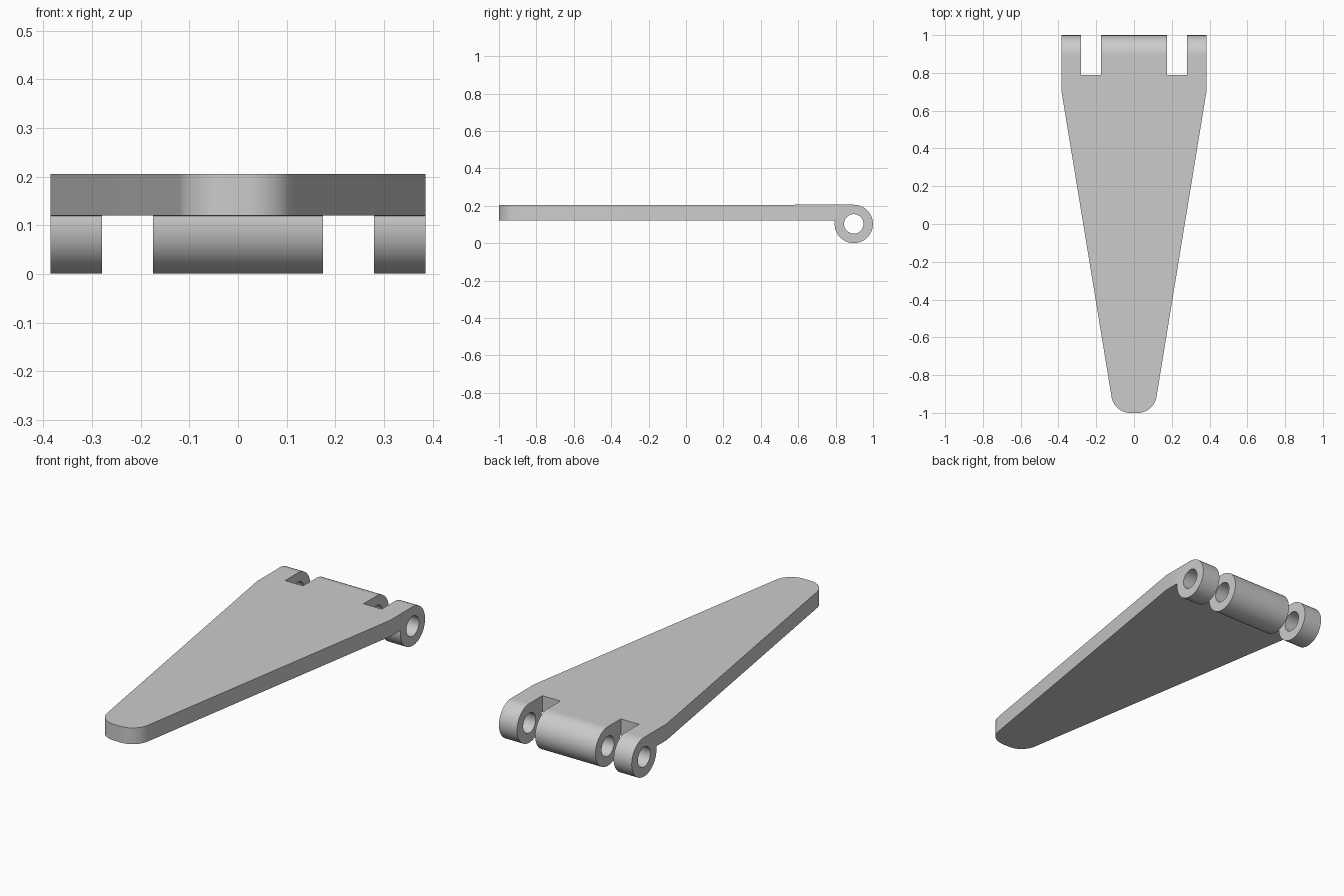
import bpy
import bmesh
from math import cos, sin, radians, pi
from mathutils import Vector

cube = bpy.data.objects.get("Cube")
if cube:
    bpy.data.objects.remove(cube, do_unlink=True)

# Main dimensions
TOP, UNDERSIDE = 0.205, 0.12
BARREL_R, HOLE_R = 0.103, 0.052
BARREL_Y, BARREL_Z = 1 - BARREL_R, BARREL_R
HALF_WIDTH, SLOT_IN, SLOT_OUT, SLOT_Y = 0.385, 0.175, 0.28, 0.79
TIP_R, TIP_X = 0.10, 0.02

grey = bpy.data.materials.new("plain_grey")
grey.use_nodes = True
colour = (0.6, 0.6, 0.6, 1)
grey.diffuse_color = colour
grey.node_tree.nodes["Principled BSDF"].inputs["Base Color"].default_value = colour


def arc(cx, cy, r, start, end, steps):
    """Points along an arc, angles in degrees."""
    angles = [radians(start + (end - start) * i / steps) for i in range(steps + 1)]
    return [(cx + r * cos(a), cy + r * sin(a)) for a in angles]


def prism(name, points, sweep):
    """Extrude a closed outline along a vector."""
    bm = bmesh.new()
    face = bm.faces.new([bm.verts.new(p) for p in points])
    result = bmesh.ops.extrude_face_region(bm, geom=[face])
    moved = [v for v in result["geom"] if isinstance(v, bmesh.types.BMVert)]
    bmesh.ops.translate(bm, verts=moved, vec=Vector(sweep))
    bmesh.ops.recalc_face_normals(bm, faces=bm.faces)
    mesh = bpy.data.meshes.new(name)
    bm.to_mesh(mesh)
    bm.free()
    mesh.materials.append(grey)
    obj = bpy.data.objects.new(name, mesh)
    bpy.context.collection.objects.link(obj)
    return obj


def combine(obj, tool, operation):
    """Apply a boolean and drop its helper."""
    tool.hide_render = True
    mod = obj.modifiers.new(operation.lower(), 'BOOLEAN')
    mod.operation, mod.solver, mod.object = operation, 'EXACT', tool
    bpy.ops.object.select_all(action='DESELECT')
    obj.select_set(True)
    bpy.context.view_layer.objects.active = obj
    bpy.ops.object.modifier_apply(modifier=mod.name)
    bpy.data.objects.remove(tool, do_unlink=True)


# Side profile: thin leaf ending in a round barrel
side = [(-1.1, UNDERSIDE), (-1.1, TOP)]
side += arc(BARREL_Y, BARREL_Z, BARREL_R + (TOP - 2 * BARREL_R) / 2, 90, -189, 62)
side.append((SLOT_Y, UNDERSIDE))
leaf = prism("hinge_leaf", [(-0.5, y, z) for y, z in side], (1, 0, 0))

# Plan outline: tapered leaf with rounded tip and two knuckle slots
half = arc(TIP_X, TIP_R - 1, TIP_R, -90, -9.3, 14)
half += [(HALF_WIDTH, 0.71), (HALF_WIDTH, 1.1), (SLOT_OUT, 1.1),
         (SLOT_OUT, SLOT_Y), (SLOT_IN, SLOT_Y), (SLOT_IN, 1.1)]
plan = half + [(-x, y) for x, y in reversed(half)]
combine(leaf, prism("plan_cutter", [(x, y, -0.5) for x, y in plan], (0, 0, 1)), 'INTERSECT')

# Pin hole through all three knuckles
hole = arc(BARREL_Y, BARREL_Z, HOLE_R, 0, 360, 48)[:-1]
combine(leaf, prism("pin_cutter", [(-0.6, y, z) for y, z in hole], (1.2, 0, 0)), 'DIFFERENCE')

# Smooth curves, crisp edges
bpy.ops.object.shade_smooth_by_angle(angle=pi / 6)
weighted = leaf.modifiers.new("even_flats", 'WEIGHTED_NORMAL')
weighted.keep_sharp = True
